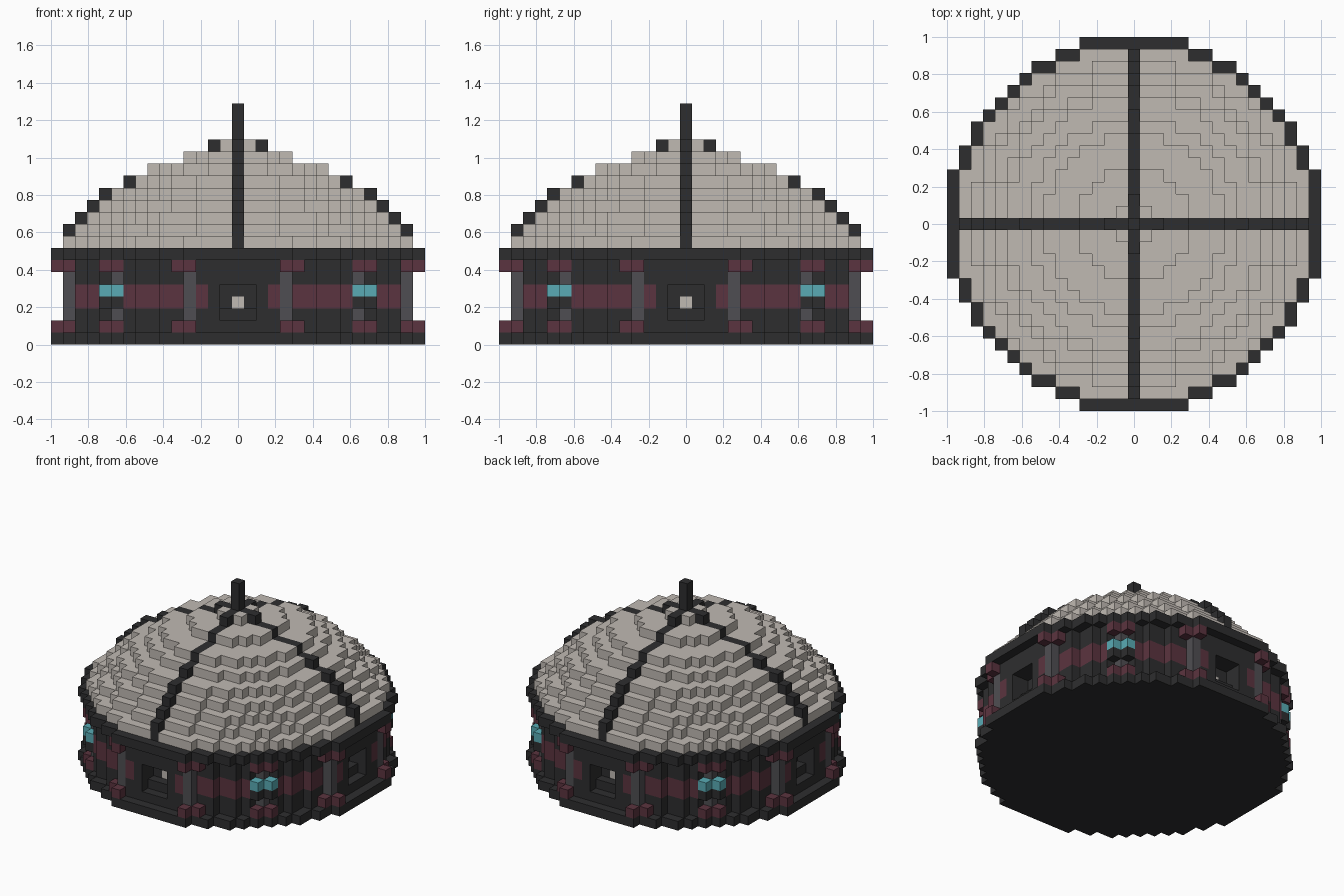
import bpy, bmesh
from mathutils import Vector

if "Cube" in bpy.data.objects:
    bpy.data.objects.remove(bpy.data.objects["Cube"])

U = 2 / 31  # block size


def material(name, rgb):
    m = bpy.data.materials.new(name)
    m.use_nodes = True
    colour = (*rgb, 1)
    m.diffuse_color = colour
    bsdf = m.node_tree.nodes["Principled BSDF"]
    bsdf.inputs["Base Color"].default_value = colour
    bsdf.inputs["Roughness"].default_value = 0.8
    return m


black = material("charcoal", (0.027, 0.027, 0.028))
beige = material("warm_stone", (0.53, 0.49, 0.45))
maroon = material("maroon", (0.105, 0.034, 0.05))
cyan = material("cyan_glow", (0.10, 0.41, 0.46))
grey = material("steel_grey", (0.078, 0.076, 0.085))

blocks = {}   # cell -> part name
parts = {}    # part name -> material


def put(part, mat, cells):
    parts[part] = mat
    for c in cells:
        blocks[c] = part


def disc(limit, layer):
    """Round slab of blocks whose squared radius is within the limit."""
    span = range(-15, 16)
    return [(x, y, layer) for x in span for y in span if x * x + y * y <= limit]


def around(spots, layers):
    """Repeat spots with mirror and diagonal symmetry."""
    out = set()
    for x, y in spots:
        for a, b in ((x, y), (y, x)):
            for sx in (-1, 1):
                for sy in (-1, 1):
                    out.update((a * sx, b * sy, k) for k in layers)
    return out


# drum: wide foot, inset wall, wide rim
RIM, WALL = 241, 212
put("foot_plate", black, disc(RIM, 0))
put("drum_wall", black, [c for k in range(1, 7) for c in disc(WALL, k)])
put("rim", black, disc(RIM, 7))

# coloured band round the wall, broken at the four doorways
put("wall_band", maroon, [c for k in (3, 4) for c in disc(WALL, k)
                          if min(abs(c[0]), abs(c[1])) > 2])

# pillars with paired caps at top and bottom
put("pillars", grey, around([(4, 14), (10, 10)], range(2, 6)))
put("pillar_caps", maroon, around([(4, 15), (5, 14), (10, 11)], (1, 6)))

# diagonal lamps on dark brackets
put("lamp_brackets", black, around([(10, 10), (10, 11)], (3,)))
put("lamps", cyan, around([(10, 11)], (4,)))

# doorways with a step inside and a small light block at the back
for c in around([(0, 14), (1, 14)], (2, 3, 4)) | around([(0, 13), (1, 13)], (3, 4)):
    blocks.pop(c, None)
put("door_lights", beige, around([(0, 12)], (3,)))

# stepped dome
dome_limits = (212, 184, 158, 132, 110, 75, 56, 21, 2)
for k, limit in enumerate(dome_limits):
    put("dome", beige, disc(limit, 8 + k))

# crossing ribs over the dome, and the mast
rib_reach = (14, 14, 13, 12, 11, 9, 7, 4, 2)
for k, reach in enumerate(rib_reach):
    line = range(-reach, reach + 1)
    put("dome_ribs", black, [(i, 0, 8 + k) for i in line] + [(0, i, 8 + k) for i in line])
put("mast", black, [(0, 0, k) for k in range(16, 20)])


def build(part, mat):
    """Skin the outer faces of one part's blocks."""
    bm = bmesh.new()
    verts = {}

    def corner(p):
        if p not in verts:
            x, y, z = p
            verts[p] = bm.verts.new(Vector((x - 0.5, y - 0.5, z)) * U)
        return verts[p]

    for cell, owner in blocks.items():
        if owner != part:
            continue
        for axis in range(3):
            b, c = (axis + 1) % 3, (axis + 2) % 3
            for side in (0, 1):
                near = list(cell)
                near[axis] += 2 * side - 1
                if tuple(near) in blocks:
                    continue
                ring = []
                for db, dc in ((0, 0), (1, 0), (1, 1), (0, 1)):
                    p = list(cell)
                    p[axis] += side
                    p[b] += db
                    p[c] += dc
                    ring.append(corner(tuple(p)))
                bm.faces.new(ring if side else ring[::-1])
    mesh = bpy.data.meshes.new(part)
    bm.to_mesh(mesh)
    bm.free()
    mesh.materials.append(mat)
    obj = bpy.data.objects.new(part, mesh)
    bpy.context.scene.collection.objects.link(obj)


for part, mat in parts.items():
    build(part, mat)
